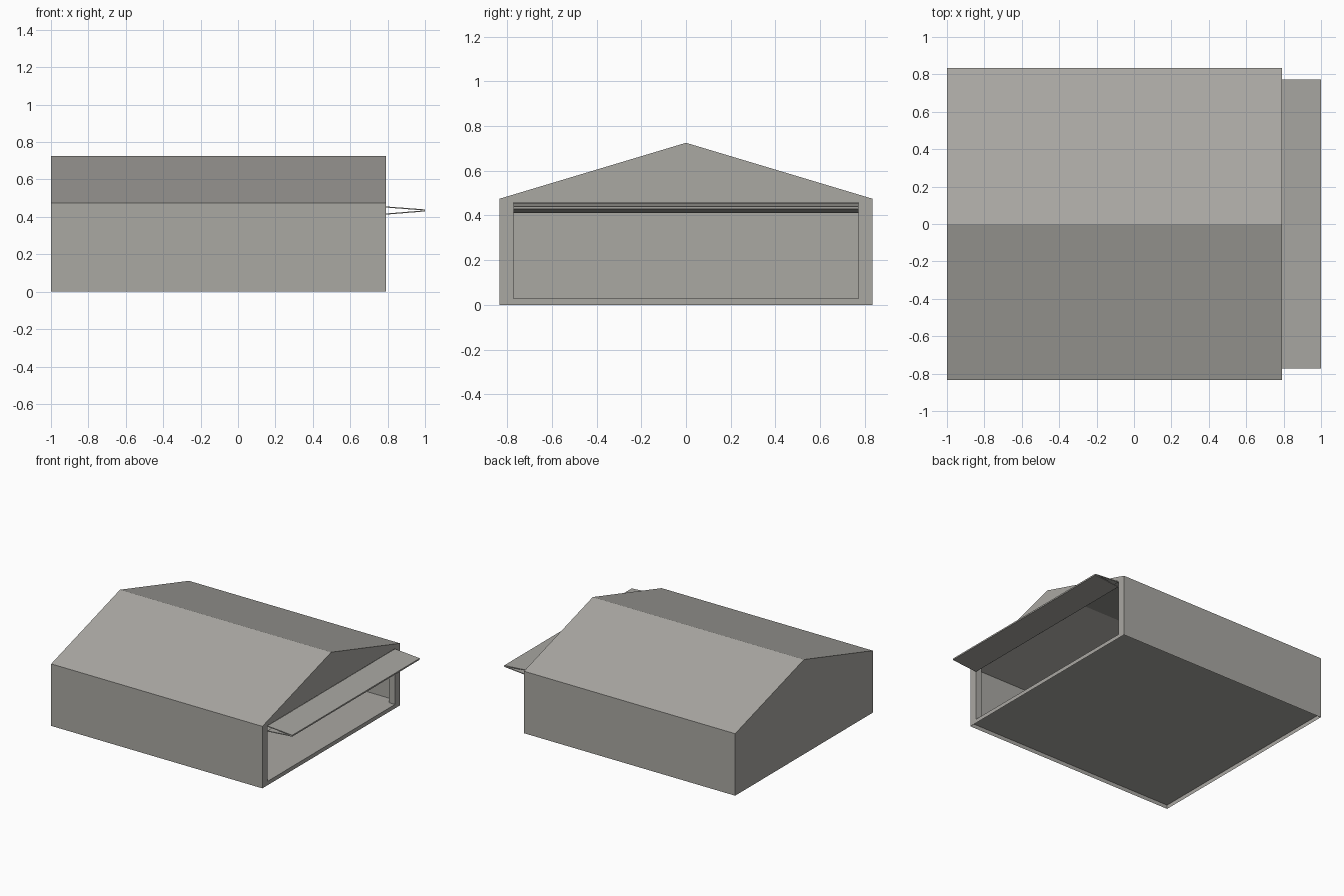
import bpy, bmesh

if "Cube" in bpy.data.objects:
    bpy.data.objects.remove(bpy.data.objects["Cube"])

# Main dimensions
X0, X1 = -1.0, 0.79          # back and front of the building
W, EAVE, RIDGE = 0.833, 0.475, 0.725
DW, SILL, HEAD = 0.772, 0.03, 0.457   # door opening
JAMB = 0.05

grey = bpy.data.materials.new("warm grey metal")
grey.diffuse_color = (0.40, 0.392, 0.365, 1)
grey.use_nodes = True
grey.node_tree.nodes["Principled BSDF"].inputs["Base Color"].default_value = grey.diffuse_color


def make(name, faces, thickness=0.0):
    """Object from a list of polygons, with shared corners welded."""
    bm = bmesh.new()
    for f in faces:
        bm.faces.new([bm.verts.new(p) for p in f])
    bmesh.ops.remove_doubles(bm, verts=bm.verts, dist=1e-5)
    bmesh.ops.recalc_face_normals(bm, faces=bm.faces)
    me = bpy.data.meshes.new(name)
    bm.to_mesh(me)
    bm.free()
    me.materials.append(grey)
    ob = bpy.data.objects.new(name, me)
    bpy.context.collection.objects.link(ob)
    if thickness:
        mod = ob.modifiers.new("thickness", 'SOLIDIFY')
        mod.thickness = thickness
        mod.offset = 0
    return ob


def extrude(path, xa, xb):
    """Strip of quads along x from a (y, z) path."""
    return [[(xa, *a), (xb, *a), (xb, *b), (xa, *b)]
            for a, b in zip(path, path[1:])]


def at_x(x, pts):
    return [(x, y, z) for y, z in pts]


# Thin shell: side walls, roof slopes, back gable wall and framed front wall
outline = [(-W, 0), (-W, EAVE), (0, RIDGE), (W, EAVE), (W, 0)]
shell = extrude(outline, X0, X1)
shell.append(at_x(X0, outline))
shell.append(at_x(X1, [(-W, 0), (-W, EAVE), (-DW, HEAD), (-DW, SILL)]))
shell.append(at_x(X1, [(W, 0), (W, EAVE), (DW, HEAD), (DW, SILL)]))
shell.append(at_x(X1, [(-W, EAVE), (0, RIDGE), (W, EAVE), (DW, HEAD), (-DW, HEAD)]))
shell.append(at_x(X1, [(-W, 0), (-DW, SILL), (DW, SILL), (W, 0)]))
make("hangar_shell", shell)

# Door frame returns
frame = [(-DW, SILL), (-DW, HEAD), (DW, HEAD), (DW, SILL)]
make("door_frame", extrude(frame, X1 - JAMB, X1))

# Raised floor
make("floor", [[(X0, -W, SILL), (X1, -W, SILL), (X1, W, SILL), (X0, W, SILL)]])

# Bifold door, folded open: two panels meeting at the outer hinge
for name, z_in, z_out in (("upper_door_panel", 0.453, 0.437),
                          ("lower_door_panel", 0.415, 0.432)):
    make(name, [[(X1, -DW, z_in), (1, -DW, z_out), (1, DW, z_out), (X1, DW, z_in)]], 0.006)
